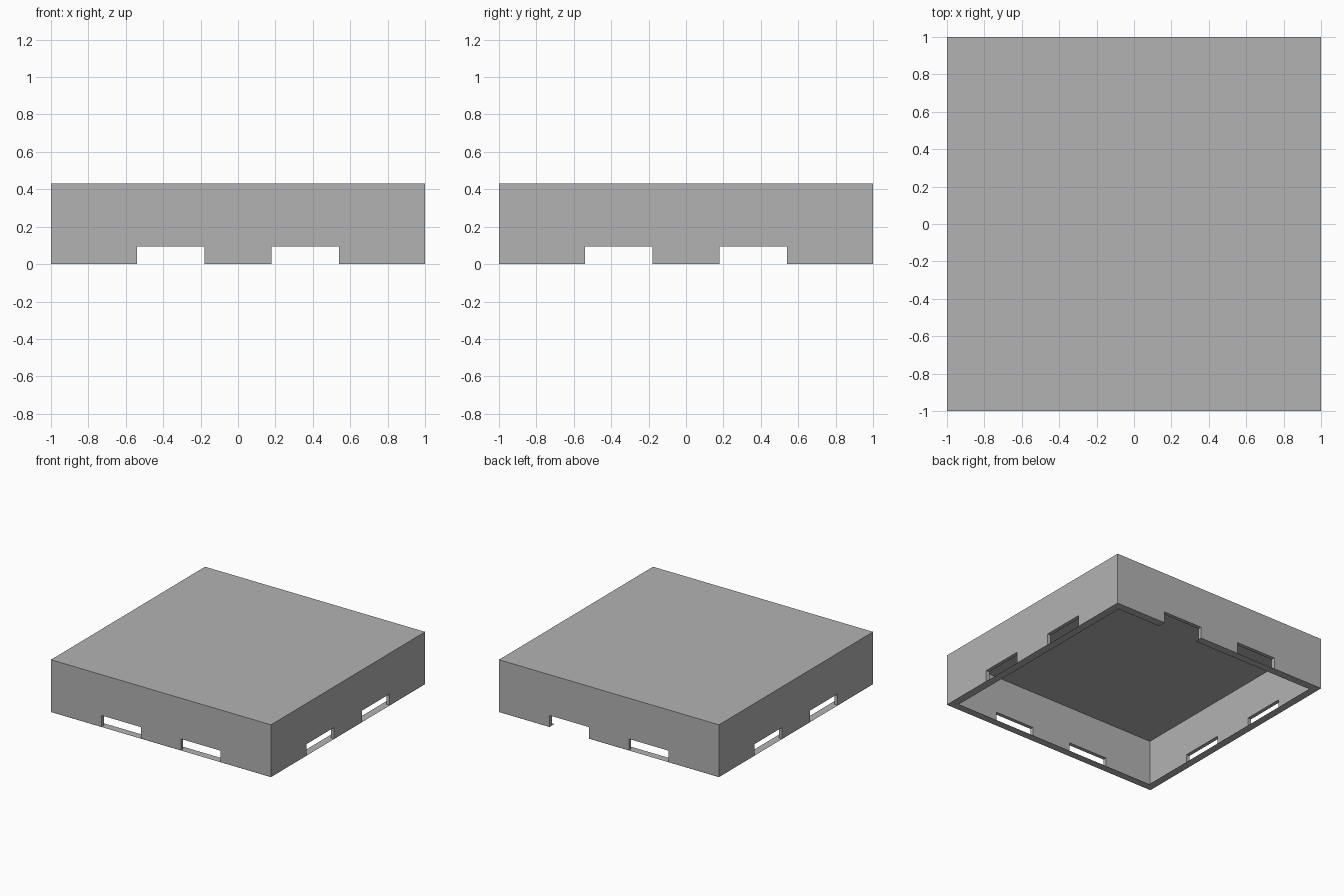
import bpy, bmesh
from mathutils import Vector

HEIGHT, WALL, RIM = 0.43, 0.03, 0.064
OPEN_NEAR, OPEN_FAR, OPEN_TOP = 0.18, 0.54, 0.095

cube = bpy.data.objects.get("Cube")
if cube:
    bpy.data.objects.remove(cube, do_unlink=True)

grey = bpy.data.materials.new("plain_grey")
grey.use_nodes = True
colour = (0.45, 0.45, 0.45, 1)
grey.diffuse_color = colour
grey.node_tree.nodes["Principled BSDF"].inputs["Base Color"].default_value = colour


def make_object(name, bm):
    mesh = bpy.data.meshes.new(name)
    bm.to_mesh(mesh)
    bm.free()
    obj = bpy.data.objects.new(name, mesh)
    mesh.materials.append(grey)
    bpy.context.collection.objects.link(obj)
    return obj


def box(name, low, high):
    bm = bmesh.new()
    low, high = Vector(low), Vector(high)
    bmesh.ops.create_cube(bm, size=1)
    bmesh.ops.scale(bm, vec=high - low, verts=bm.verts)
    bmesh.ops.translate(bm, vec=(low + high) / 2, verts=bm.verts)
    return make_object(name, bm)


def cut(target, cutter):
    mod = target.modifiers.new(cutter.name, "BOOLEAN")
    mod.operation = "DIFFERENCE"
    mod.solver = "EXACT"
    mod.object = cutter
    cutter.hide_render = True
    cutter.hide_viewport = True
    cutter.display_type = "WIRE"


# Hollow cover, open underneath
inner = 1 - WALL
cover = box("cover", (-1, -1, 0.001), (1, 1, HEIGHT))
cut(cover, box("cavity_cutter", (-inner, -inner, -0.1), (inner, inner, HEIGHT - WALL)))

# Two openings through each side
for side in (-1, 1):
    a, b = sorted((side * OPEN_NEAR, side * OPEN_FAR))
    cut(cover, box("front_back_opening_cutter", (a, -1.2, -0.1), (b, 1.2, OPEN_TOP)))
    cut(cover, box("side_opening_cutter", (-1.2, a, -0.1), (1.2, b, OPEN_TOP)))

# Flat rim under the walls, broken only at the doorway in the back
lip = 1 - RIM
strips = [
    (-1, -1, 1, -lip),
    (-1, -lip, -lip, lip),
    (lip, -lip, 1, lip),
    (-1, lip, OPEN_NEAR, 1),
    (OPEN_FAR, lip, 1, 1),
]
bm = bmesh.new()
for x0, y0, x1, y1 in strips:
    corners = ((x0, y0), (x0, y1), (x1, y1), (x1, y0))
    bm.faces.new([bm.verts.new((x, y, 0)) for x, y in corners])
bmesh.ops.remove_doubles(bm, verts=bm.verts, dist=0.0001)
make_object("bottom_rim", bm)
